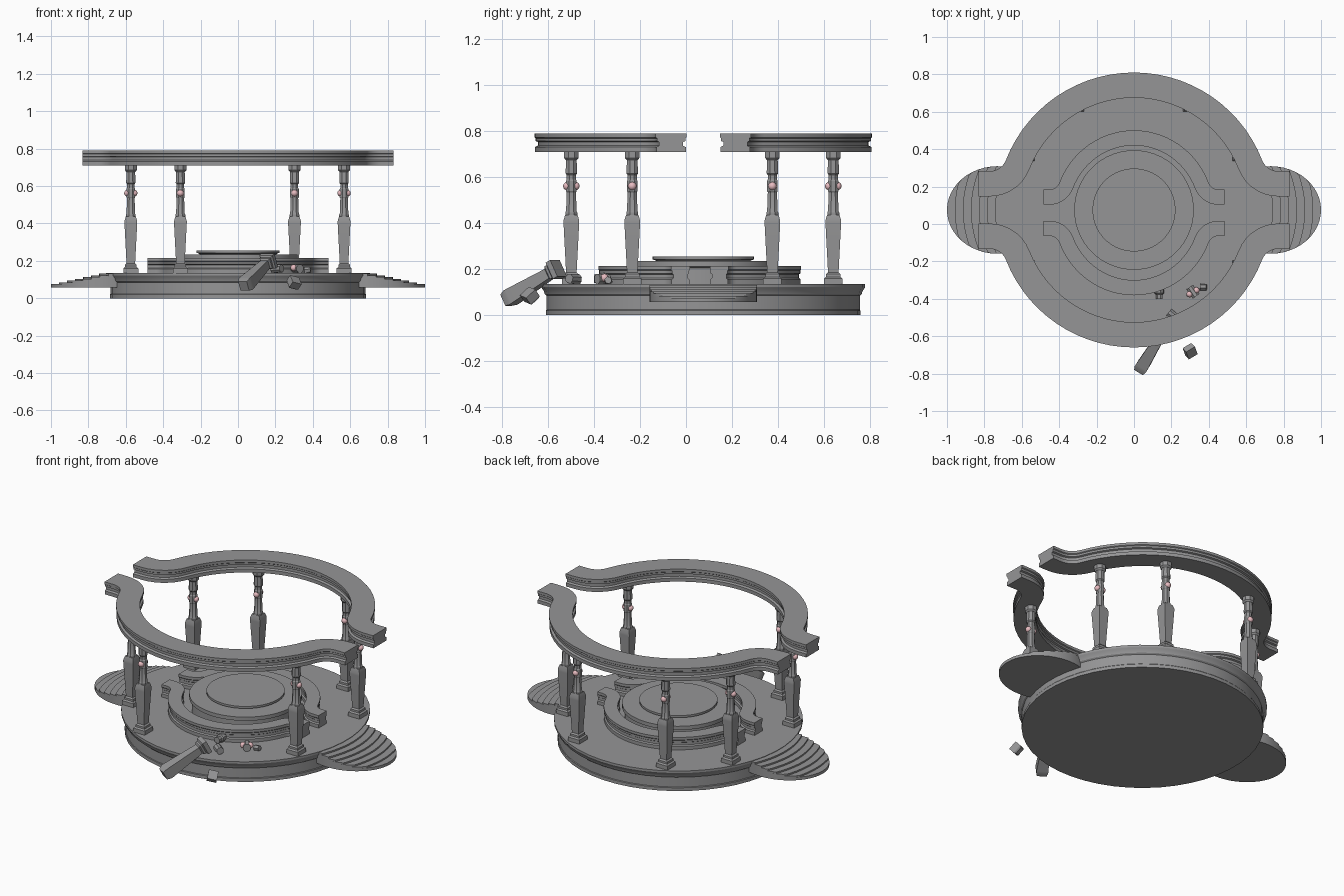
import bpy, bmesh, math
from mathutils import Vector, Matrix

if "Cube" in bpy.data.objects:
    bpy.data.objects.remove(bpy.data.objects["Cube"])

CY = 0.075  # plan centre of the rotunda in y

pink = bpy.data.materials.new("pink_stone")
pink.diffuse_color = (0.8, 0.5, 0.53, 1)
pink.use_nodes = True
pink.node_tree.nodes["Principled BSDF"].inputs["Base Color"].default_value = pink.diffuse_color
stone = bpy.data.materials.new("dark_stone")
stone.diffuse_color = (0.3, 0.3, 0.305, 1)
stone.use_nodes = True
stone.node_tree.nodes["Principled BSDF"].inputs["Base Color"].default_value = stone.diffuse_color


def finish(name, bm, matrix=None, mat=stone):
    bmesh.ops.recalc_face_normals(bm, faces=bm.faces[:])
    me = bpy.data.meshes.new(name)
    bm.to_mesh(me)
    bm.free()
    ob = bpy.data.objects.new(name, me)
    bpy.context.collection.objects.link(ob)
    if matrix:
        ob.matrix_world = matrix
    me.materials.append(mat)
    bpy.ops.object.select_all(action='DESELECT')
    ob.select_set(True)
    bpy.context.view_layer.objects.active = ob
    bpy.ops.object.shade_smooth_by_angle(angle=math.radians(25))
    return ob


def skin(bm, rings):
    """Join closed rings of points with quads and cap both ends."""
    vs = [[bm.verts.new(p) for p in ring] for ring in rings]
    n = len(vs[0])
    for a, b in zip(vs, vs[1:]):
        for i in range(n):
            j = (i + 1) % n
            bm.faces.new((a[i], a[j], b[j], b[i]))
    bm.faces.new(vs[0][::-1])
    bm.faces.new(vs[-1])


def loft(bm, profile, sides):
    """Stack regular polygons; profile = (half width, z), flats face the axes."""
    k = 1 / math.cos(math.pi / sides) if sides < 12 else 1
    ang = [2 * math.pi * (i + 0.5) / sides for i in range(sides)]
    skin(bm, [[(r * k * math.cos(a), r * k * math.sin(a), z) for a in ang]
              for r, z in profile])


def lathe(name, profile, sides):
    bm = bmesh.new()
    loft(bm, profile, sides)
    return finish(name, bm, Matrix.Translation((0, CY, 0)))


# Round base and central dais
lathe("base", [(.686, 0), (.686, .02), (.683, .024), (.683, .085), (.691, .092),
               (.695, .105), (.702, .115), (.706, .122), (.706, .135)], 48)
lathe("dais_lower", [(.305, .13), (.305, .205), (.32, .212), (.32, .235)], 48)
lathe("dais_upper", [(.205, .23), (.205, .237), (.222, .243), (.222, .256)], 48)


# Scalloped stairs: an oval slab whose steps are cut back by shallow arcs
def stair(name, sx, i):
    rx, ry, n = .27, .234, 48
    outline = []
    for j in range(n):
        a = 2 * math.pi * j / n
        x, y = .73 + rx * math.cos(a), ry * math.sin(a)
        outline.append((sx * min(x, 1.001 - .043 * i - .05 * (y / ry) ** 2), y + CY))
    bm = bmesh.new()
    top = .075 + .0095 * i
    bottom = .057 if i == 0 else top - .012
    skin(bm, [[(x, y, z) for x, y in outline] for z in (bottom, top)])
    finish(name, bm)


for sx, side in ((-1, "left"), (1, "right")):
    for i in range(7):
        stair(f"stair_{side}_{i}", sx, i)


# Moulded half rings that flare out into tabs
def ring_path():
    R, r, ytab, xend = .6675, .16, .14, .832
    phi = math.asin((ytab + r) / (R + r))
    c = Vector(((R + r) * math.cos(phi), ytab + r))
    pts = []
    for i in range(15):
        a = math.pi / 2 + (phi - math.pi / 2) * i / 14
        n = Vector((math.cos(a), math.sin(a)))
        pts.append((n * R, n))
    for i in range(1, 8):
        a = math.pi + phi + (math.pi / 2 - phi) * i / 7
        n = Vector((math.cos(a), math.sin(a)))
        pts.append((c + n * r, -n))
    pts.append((Vector((xend, ytab)), Vector((0, 1))))
    flip = lambda v: Vector((-v.x, v.y))
    return [(flip(p), flip(n)) for p, n in pts[:0:-1]] + pts


HALF = [(.064, 0), (.064, .022), (.052, .028), (.052, .044), (.062, .048),
        (.062, .060), (.0675, .064), (.0675, .08)]
SECTION = HALF + [(-o, z) for o, z in reversed(HALF)]


def half_ring(name, sx, sy, cy, z0):
    bm = bmesh.new()
    skin(bm, [[((p.x + n.x * o) * sx, (p.y + n.y * o) * sy + cy, z + z0)
               for o, z in SECTION] for p, n in ring_path()])
    finish(name, bm)


for s, side in ((-1, "front"), (1, "back")):
    half_ring(f"{side}_entablature", 1, s, CY, .71)
    half_ring(f"{side}_inner_kerb", .583, .6 * s, .06, .134)

# Columns: square pedestal shaft, faceted upper shaft, capital
LOWER = [(.040, 0), (.040, .025), (.031, .032), (.031, .044), (.023, .052),
         (.034, .265), (.034, .278), (.027, .302)]
UPPER = [(.026, .30), (.026, .312), (.023, .318), (.020, .40), (.023, .405),
         (.023, .45), (.020, .455), (.020, .475), (.025, .482), (.023, .545)]
CAPITAL = [(.024, .54), (.032, .55), (.032, .577)]


def ball(name, loc, r=.018):
    bm = bmesh.new()
    bmesh.ops.create_uvsphere(bm, u_segments=14, v_segments=9, radius=r)
    finish(name, bm, Matrix.Translation(loc), pink)


def column(name, x, y):
    bm = bmesh.new()
    loft(bm, LOWER, 4)
    loft(bm, UPPER, 8)
    loft(bm, CAPITAL, 8)
    finish(name, bm, Matrix.Translation((x, y + CY - .004, .135)))
    side = Vector((1, 0, 0)) if abs(x) > abs(y) else Vector((0, 1, 0))
    for s in (-1, 1):
        ball(name + "_ball", Vector((x, y + CY - .004, .562)) + side * s * .018)


k = 0
for sx in (-1, 1):
    for sy in (-1, 1):
        for x, y in ((.57, .305), (.305, .57)):
            if (sx, sy, x) == (1, -1, .305):
                continue  # this column has fallen
            k += 1
            column(f"column_{k}", sx * x - .003, sy * y)

# Fallen column: pedestal shaft leaning over the rim, plus rubble
foot, tip = Vector((.17, -.555, .205)), Vector((.035, -.775, .07))
bm = bmesh.new()
loft(bm, LOWER, 4)
finish("fallen_shaft", bm, Matrix.Translation(foot) @
       (tip - foot).to_track_quat('Z', 'Y').to_matrix().to_4x4())


def chunk(name, loc, rot, profile, sides):
    bm = bmesh.new()
    loft(bm, profile, sides)
    m = Matrix.Translation(loc)
    for a, ax in zip(rot, 'XYZ'):
        m = m @ Matrix.Rotation(a, 4, ax)
    finish(name, bm, m)


chunk("fallen_capital", (.30, -.68, .085), (.6, .5, .3), [(.022, -.027), (.028, -.018), (.028, .02)], 4)
chunk("rubble_1", (.135, -.37, .158), (1.57, 0, .1), [(.024, -.03), (.024, 0), (.018, .006), (.018, .03)], 8)
chunk("rubble_2", (.315, -.362, .158), (1.57, .6, 0), [(.02, -.03), (.022, .03)], 8)
chunk("rubble_3", (.37, -.338, .150), (.3, 1.4, .5), [(.016, -.015), (.014, .018)], 6)
chunk("rubble_4", (.21, -.49, .158), (1.5, .9, 0), [(.022, -.03), (.02, .03)], 8)
ball("fallen_ball_1", (.298, -.375, .163))
ball("fallen_ball_2", (.333, -.355, .163))
